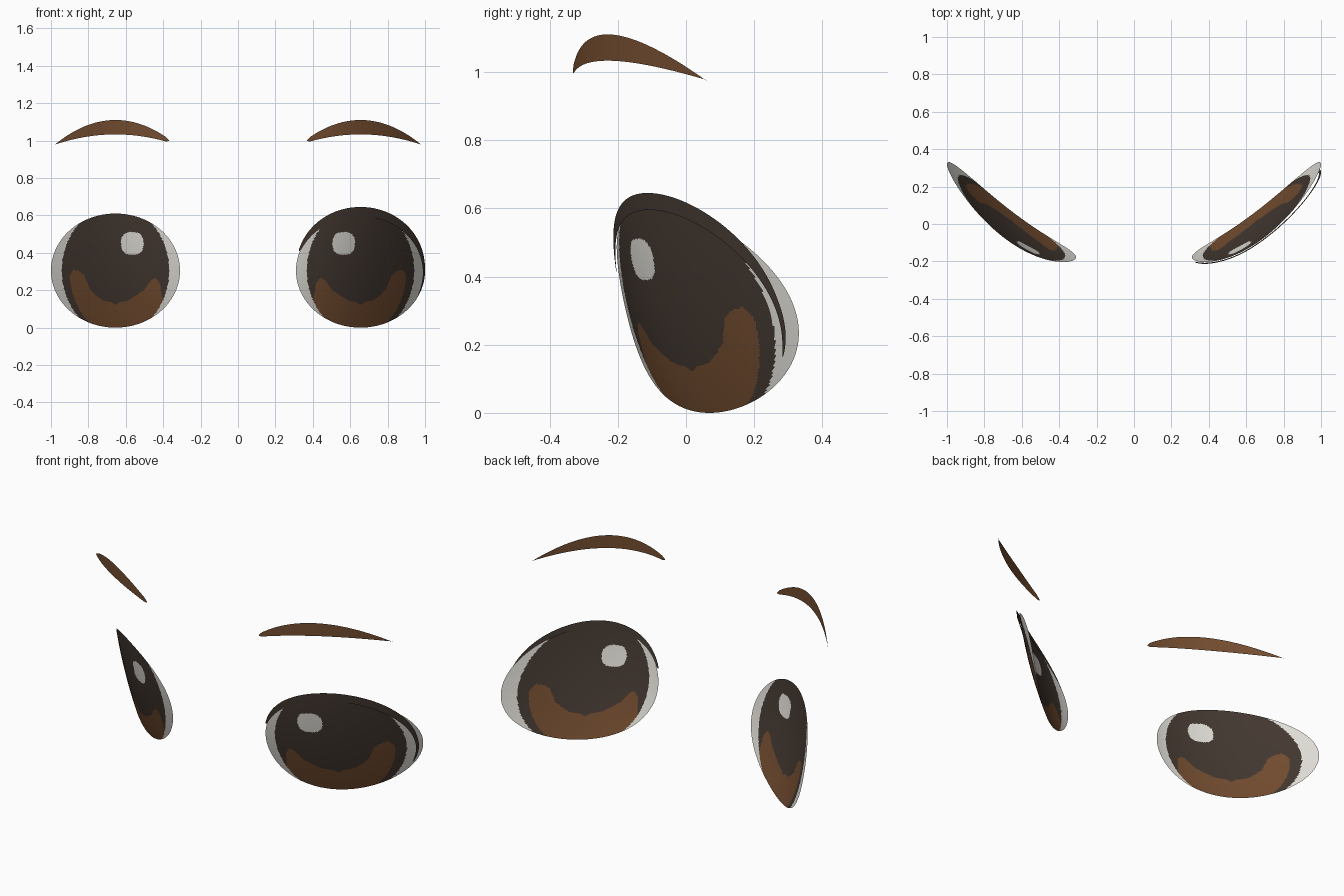
import bpy, bmesh
from math import sin, cos, pi, radians

cube = bpy.data.objects.get("Cube")
if cube:
    bpy.data.objects.remove(cube, do_unlink=True)


def material(name, rgb):
    m = bpy.data.materials.new(name)
    m.use_nodes = True
    m.diffuse_color = (*rgb, 1)
    m.node_tree.nodes["Principled BSDF"].inputs["Base Color"].default_value = (*rgb, 1)
    return m


WHITE = material("eye_white", (0.75, 0.73, 0.68))
DARK = material("dark_brown", (0.056, 0.039, 0.030))
BROWN = material("warm_brown", (0.17, 0.073, 0.029))

# Eye centre and radii in the front plane
CX, CZ, RX, RZ = 0.655, 0.305, 0.345, 0.305


def eye_depth(u, w):
    """Depth of the curved eye surface, u outward and w upward from its centre."""
    return -0.04 + 0.72 * u + 0.93 * u * u - 0.28 * w + 0.25 * w * w - 0.15 * u * w


def sheet(name, side, rows, cols, point, mats, rule=None):
    """Curved sheet from point(s, t), with s and t in 0..1; rule(u, w) picks a colour."""
    bm = bmesh.new()
    grid = []
    for r in range(rows + 1):
        line = []
        for c in range(cols + 1):
            x, y, z = point(r / rows, c / cols)
            line.append(bm.verts.new((x * side, y, z)))
        grid.append(line)
    for r in range(rows):
        for c in range(cols):
            quad = [grid[r][c], grid[r + 1][c], grid[r + 1][c + 1], grid[r][c + 1]]
            face = bm.faces.new(quad if side > 0 else quad[::-1])
            face.smooth = True
            if rule:
                mid = face.calc_center_median()
                face.material_index = rule(mid.x * side - CX, mid.z - CZ)
    bmesh.ops.remove_doubles(bm, verts=bm.verts, dist=0.00005)
    mesh = bpy.data.meshes.new(name)
    bm.to_mesh(mesh)
    bm.free()
    for m in mats:
        mesh.materials.append(m)
    obj = bpy.data.objects.new(name, mesh)
    bpy.context.collection.objects.link(obj)
    return obj


# Upper edge of the lighter iris crescent
CRESCENT = [(-0.26, 0.11), (-0.235, 0.24), (-0.215, 0.265), (-0.195, 0.26),
            (-0.15, 0.2), (-0.07, 0.145), (-0.02, 0.135), (0.0, 0.12),
            (0.02, 0.135), (0.07, 0.145), (0.135, 0.2), (0.165, 0.28),
            (0.2, 0.305), (0.225, 0.31), (0.245, 0.28)]


def crescent_height(u):
    for (a, za), (b, zb) in zip(CRESCENT, CRESCENT[1:]):
        if a <= u <= b:
            return za + (zb - za) * (u - a) / (b - a)
    return -1


def eye_colour(u, w):
    if abs((u + 0.09) / 0.06) ** 2.5 + abs((w - 0.145) / 0.061) ** 2.5 < 1:
        return 0                                    # highlight
    if (u / 0.287) ** 2 + (w / 0.34) ** 2 > 1:
        return 0                                    # white
    inside = u < 0 or (u / 0.245) ** 2 + (w / 0.335) ** 2 < 1
    return 2 if inside and w + CZ < crescent_height(u) else 1


def eye_point(s, t):
    a = 2 * pi * t
    u, w = RX * s * cos(a), RZ * s * sin(a)
    return CX + u, eye_depth(u, w), CZ + w


def lash_point(s, t):
    """Upper lid band, tapering to both ends and lifting off at the outer corner."""
    a = radians(-28 + 188 * t)
    taper = sin(pi * t) ** 0.5
    inner = 1 - 0.05 * taper
    outer = 1 + 0.115 * max(0, sin(a)) ** 1.6
    k = inner + (outer - inner) * s
    u, w = RX * k * cos(a), RZ * k * sin(a)
    lift = 0.006 + 0.035 * max(0, cos(a)) ** 2
    return CX + u, eye_depth(u, w) - lift, CZ + w


def brow_point(s, t):
    u = 0.33 - 0.615 * t
    low, high = 1.033 - 0.52 * u * u, 1.11 - 1.25 * u * u
    tip = min(1, (min(t, 1 - t) / 0.03 + 0.05)) ** 0.5    # rounded ends
    mid, half = (low + high) / 2, (high - low) / 2 * tip
    return CX + u, -0.23 + 0.6 * u + 0.85 * u * u, mid + half * (2 * s - 1)


# Eyes and brows on both sides
for side, label in ((1, "left"), (-1, "right")):
    sheet(label + "_eye", side, 72, 192, eye_point, (WHITE, DARK, BROWN), eye_colour)
    sheet(label + "_eyebrow", side, 6, 64, brow_point, (BROWN,))

# Upper lid line on the left eye only
sheet("left_upper_lash", 1, 6, 96, lash_point, (DARK,))
